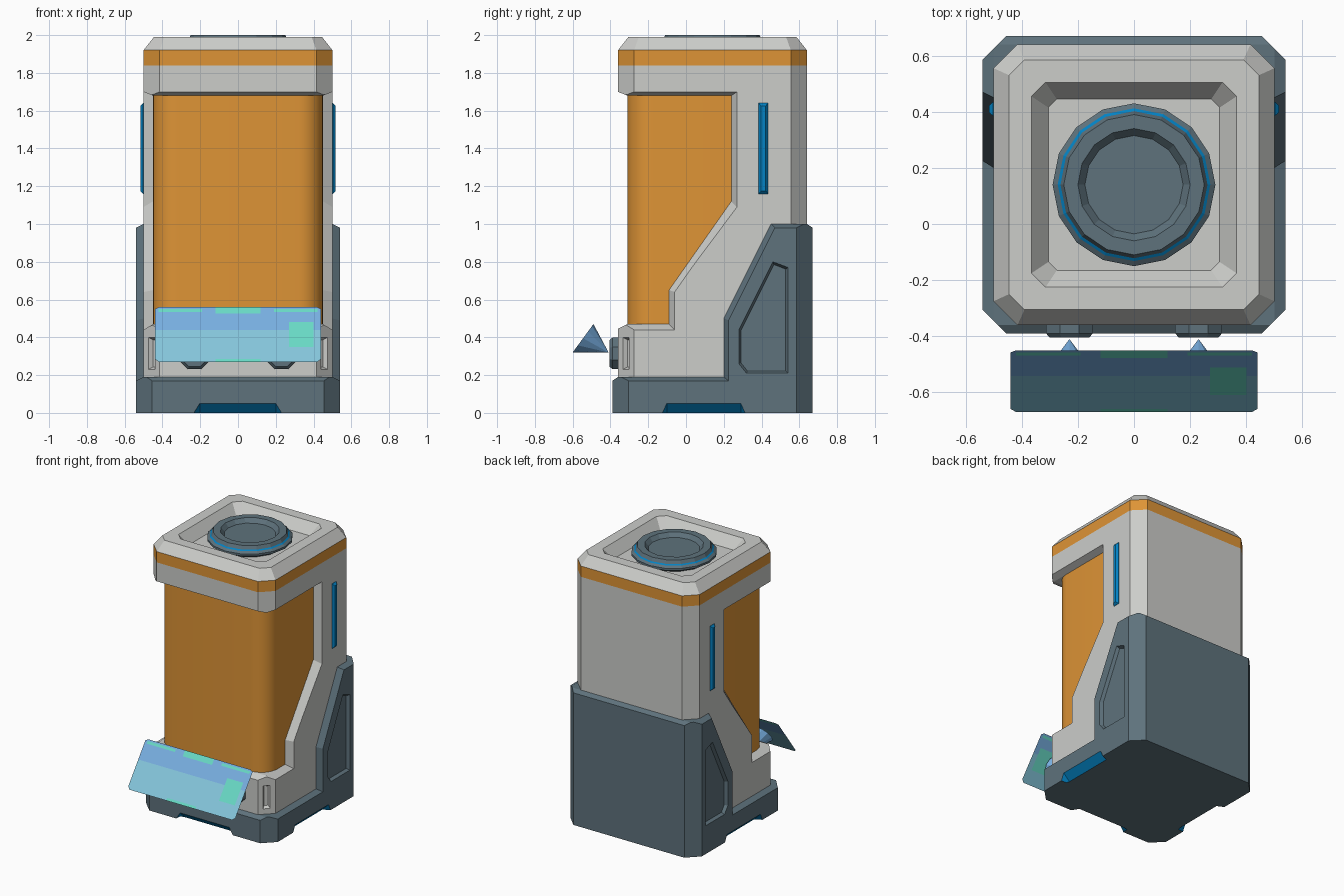
import bpy, bmesh, math
from mathutils import Vector

if "Cube" in bpy.data.objects:
    bpy.data.objects.remove(bpy.data.objects["Cube"])

CY = 0.14  # centre of the body along y


def material(name, r, g, b):
    m = bpy.data.materials.new(name)
    lin = [((c / 255 + 0.055) / 1.055) ** 2.4 if c > 10 else c / 255 / 12.92 for c in (r, g, b)]
    m.diffuse_color = (*lin, 1)
    m.use_nodes = True
    m.node_tree.nodes["Principled BSDF"].inputs["Base Color"].default_value = m.diffuse_color
    return m


GREY = material("light grey", 204, 205, 202)
ORANGE = material("orange", 222, 148, 54)
SLATE = material("slate", 94, 114, 124)
BLUE = material("blue", 3, 130, 195)
SKY = material("sky blue", 120, 175, 225)
AQUA = material("pale aqua", 133, 198, 220)
MINT = material("mint", 105, 218, 198)


def loft(name, sections, *mats):
    """Skin a stack of matching point rings and cap both ends."""
    bm = bmesh.new()
    rings = [[bm.verts.new(p) for p in s] for s in sections]
    n = len(rings[0])
    for a, b in zip(rings, rings[1:]):
        for i in range(n):
            j = (i + 1) % n
            bm.faces.new((a[i], a[j], b[j], b[i]))
    bm.faces.new(rings[0])
    bm.faces.new(rings[-1])
    bmesh.ops.remove_doubles(bm, verts=bm.verts, dist=1e-5)
    bmesh.ops.recalc_face_normals(bm, faces=bm.faces)
    return finish(name, bm, mats)


def finish(name, bm, mats):
    me = bpy.data.meshes.new(name)
    bm.to_mesh(me)
    bm.free()
    for m in mats:
        me.materials.append(m)
    ob = bpy.data.objects.new(name, me)
    bpy.context.scene.collection.objects.link(ob)
    return ob


def boolean(ob, cutter, op='DIFFERENCE'):
    mod = ob.modifiers.new("cut", 'BOOLEAN')
    mod.operation, mod.solver, mod.object = op, 'EXACT', cutter
    deps = bpy.context.evaluated_depsgraph_get()
    me = bpy.data.meshes.new_from_object(ob.evaluated_get(deps))
    ob.modifiers.clear()
    ob.data = me
    bpy.data.objects.remove(cutter)


def paint(ob, index, rule):
    for f in ob.data.polygons:
        if rule(f.center, f.normal):
            f.material_index = index


def octagon(hx, hy, c, z):
    q = [(hx, -hy + c), (hx, hy - c), (hx - c, hy), (-hx + c, hy),
         (-hx, hy - c), (-hx, -hy + c), (-hx + c, -hy), (hx - c, -hy)]
    return [(x, CY + y, z) for x, y in q]


def side(x, pts):
    return [(x, y, z) for y, z in pts]


def blend(p, q, t):
    return [(a[0] + (b[0] - a[0]) * t, a[1] + (b[1] - a[1]) * t) for a, b in zip(p, q)]


# Slate base with tall rear wrap
base = loft("base", [octagon(.54, .53, .085, 0), octagon(.54, .53, .085, 1.2)], SLATE, BLUE)
p0 = [(-.42, -.1), (-.42, .15), (-.36, .19), (.20, .19), (.20, .50), (.45, 1.0), (.64, 1.0), (.70, .96), (.70, -.1)]
p1 = [(-.42, -.1), (-.42, .13), (-.36, .17), (.225, .17), (.225, .49), (.47, .98), (.64, .98), (.70, .94), (.70, -.1)]
pe = blend(p0, p1, 1.5)
boolean(base, loft("cutter", [side(-.56, pe), side(-.5, p0), side(.5, p0), side(.56, pe)]), 'INTERSECT')

# Sunken side panels and slanted notches under the base
panel = [(.28, .44), (.46, .80), (.54, .77), (.54, .21), (.32, .21), (.28, .26)]
inner = [(.292, .437), (.466, .785), (.528, .761), (.528, .222), (.325, .222), (.292, .264)]
for s in (-1, 1):
    boolean(base, loft("cutter", [side(s * .56, panel), side(s * .54, panel), side(s * .518, inner)]))


def notch(place, w, t, outer, depth):
    a = [(-w, -.01), (w, -.01), (t, .055), (-t, .055)]
    b = [(-w, -.02), (w, -.02), (t, -.01), (-t, -.01)]
    boolean(base, loft("cutter", [[place(u, outer, z) for u, z in a], [place(u, depth, z) for u, z in b]]))


notch(lambda u, d, z: (u, d, z), .24, .20, -.395, -.33)
for s in (-1, 1):
    notch(lambda u, d, z: (s * d, .095 + u, z), .225, .195, .545, .48)
paint(base, 1, lambda c, n: .004 < c.z < .06 and n.z < -.1)

# Light grey shell with orange stripe and recessed top
shell = loft("shell", [octagon(.5, .5, .085, .10), octagon(.5, .5, .085, 1.84), octagon(.5, .5, .085, 1.92),
                       octagon(.445, .445, .055, 1.99), octagon(.365, .365, .05, 1.99),
                       octagon(.305, .305, .03, 1.915)], GREY, ORANGE)
paint(shell, 1, lambda c, n: 1.84 < c.z < 1.92 and abs(n.z) < .1)

# Stepped front opening with bevelled rim
rim_in = [(-.40, 1.715), (-.31, 1.68), (.24, 1.68), (.24, 1.12), (-.09, .65), (-.09, .47), (-.31, .47), (-.40, .425)]
rim_out = [(-.40, 1.715), (-.31, 1.70), (.27, 1.70), (.27, 1.09), (-.06, .64), (-.06, .44), (-.31, .44), (-.40, .425)]
rim_far = blend(rim_in, rim_out, 1.4)
boolean(shell, loft("cutter", [side(-.52, rim_far), side(-.45, rim_in), side(.45, rim_in), side(.52, rim_far)]))

# Small slots in the lower front corners
for s in (-1, 1):
    def slot(d, w, h):
        return [(s * (.4575 + (d + u) * .7071), -.3175 + (u - d) * .7071, .315 + v)
                for u, v in ((-w, -h), (w, -h), (w, h), (-w, h))]
    boolean(shell, loft("cutter", [slot(.02, .024, .085), slot(0, .024, .085), slot(-.025, .014, .072)]))

# Rounded orange core
R, HX, HY = .13, .45, .45
ring = []
for k, (sx, sy) in enumerate(((1, 1), (-1, 1), (-1, -1), (1, -1))):
    for i in range(9):
        a = math.pi / 2 * (k + i / 8)
        ring.append((sx * (HX - R) + R * math.cos(a), CY + sy * (HY - R) + R * math.sin(a)))
core = loft("core", [[(x, y, z) for x, y in ring] for z in (.40, 1.75)], ORANGE)
bpy.context.view_layer.objects.active = core
core.select_set(True)
bpy.ops.object.shade_smooth_by_angle(angle=math.radians(35))
core.select_set(False)

# Round cap on the top
profile = [(.25, 1.90), (.25, 1.915), (.29, 1.94), (.29, 1.955), (.272, 1.968), (.262, 1.975),
           (.25, 2.0), (.20, 2.0), (.175, 1.97)]
cap = loft("top_cap", [[(r * math.cos(i * math.pi / 8), CY + r * math.sin(i * math.pi / 8), z) for i in range(16)]
                       for r, z in profile], SLATE, BLUE)
paint(cap, 1, lambda c, n: 1.968 < c.z < 1.975 and math.hypot(c.x, c.y - CY) > .23)

for s, tag in ((-1, "left"), (1, "right")):
    # Blue side light strip
    def strip(x, w, h):
        return [(s * x, .41 + u, 1.4 + v) for u, v in ((-w, -h), (w, -h), (w, h), (-w, h))]
    loft("side_light_" + tag, [strip(.49, .025, .24), strip(.502, .025, .24), strip(.517, .012, .225)], BLUE)

    # Projector stud on the front
    def disc(r, y):
        return [(s * .23 + r * math.cos((i + .5) * math.pi / 4), y, .315 + r * math.sin((i + .5) * math.pi / 4))
                for i in range(8)]
    loft("projector_" + tag, [disc(.09, -.34), disc(.09, -.39), disc(.076, -.405)], SLATE)

    # Light cone reaching from the stud to the screen
    up = Vector((0, .11, .15)).normalized()
    wide = [Vector((s * .23, -.545, .395)) + .093 * (math.cos(i * math.pi / 6) * Vector((1, 0, 0))
            + math.sin(i * math.pi / 6) * up) for i in range(12)]
    bm = bmesh.new()
    vs = [bm.verts.new(p) for p in wide]
    tip = bm.verts.new((s * .23, -.41, .32))
    bm.faces.new(vs)
    for i in range(12):
        bm.faces.new((vs[i], vs[(i + 1) % 12], tip))
    bmesh.ops.recalc_face_normals(bm, faces=bm.faces)
    finish("light_cone_" + tag, bm, [SKY])

# Tilted floating screen, coloured by cell
xs = [-.44, -.42, -.19, -.12, .12, .19, .27, .40, .42, .44]
zs = [.27, .285, .35, .44, .48, .525, .535, .55, .56]
bm = bmesh.new()
grid = [[bm.verts.new((x, -.67 + (z - .27) * .22 / .29, z)) for x in xs] for z in zs]
corners = {grid[j][i] for j in (0, -1) for i in (0, -1)}
for j in range(len(zs) - 1):
    for i in range(len(xs) - 1):
        quad = (grid[j][i], grid[j][i + 1], grid[j + 1][i + 1], grid[j + 1][i])
        f = bm.faces.new([v for v in quad if v not in corners])
        x, z = (xs[i] + xs[i + 1]) / 2, (zs[j] + zs[j + 1]) / 2
        middle = abs(x) < .12 and (z > .525 or z < .285)
        edge = .19 < abs(x) < .42 and .535 < z < .55
        box = .27 < x < .40 and .35 < z < .48
        f.material_index = 2 if middle or edge or box else int(z > .44)
for v in corners:
    bm.verts.remove(v)
finish("screen", bm, [AQUA, SKY, MINT])
